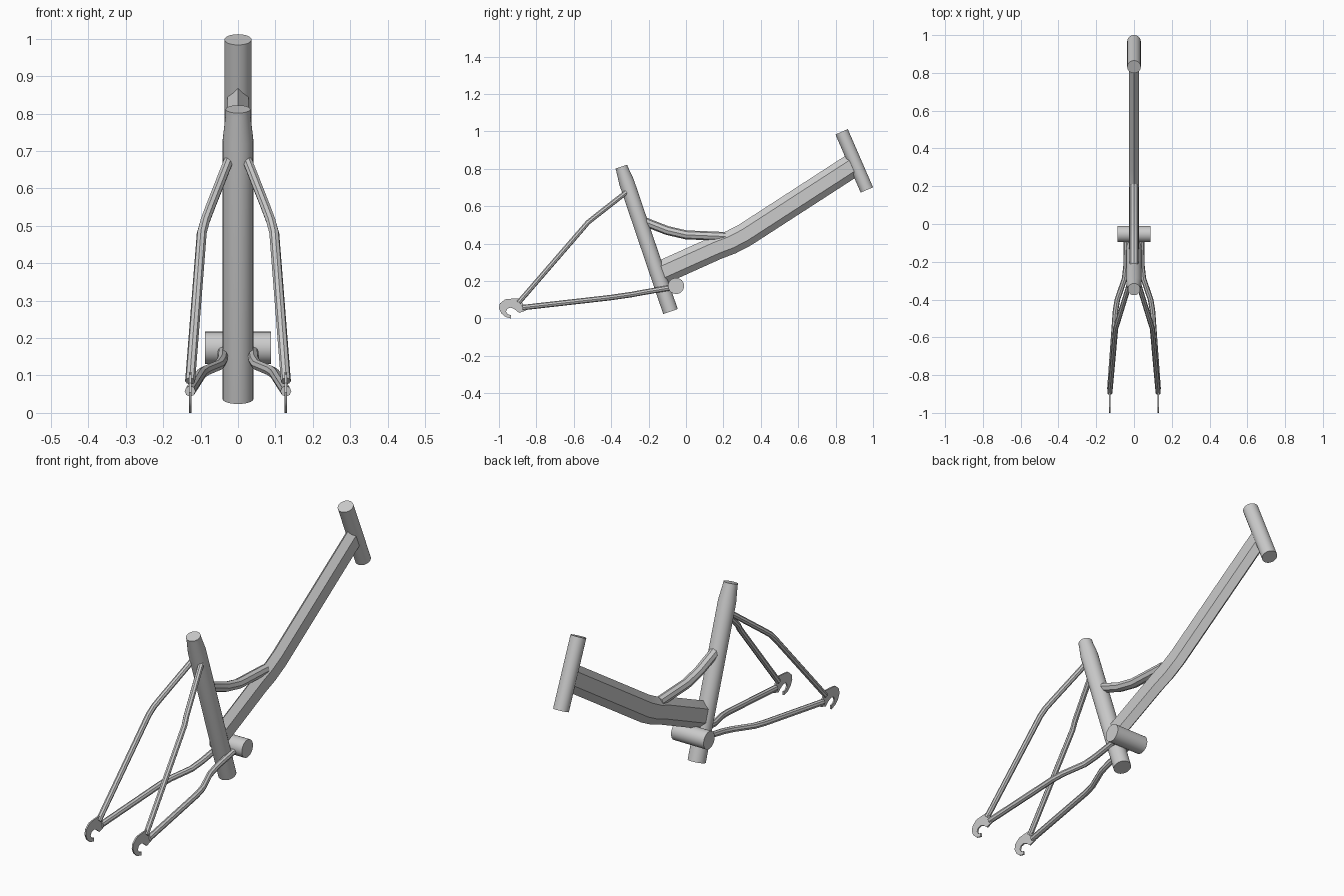
import bpy, bmesh, math
from mathutils import Vector

if "Cube" in bpy.data.objects:
    bpy.data.objects.remove(bpy.data.objects["Cube"])


def finish(name, bm, mirror=False):
    bmesh.ops.recalc_face_normals(bm, faces=bm.faces[:])
    me = bpy.data.meshes.new(name)
    bm.to_mesh(me)
    bm.free()
    ob = bpy.data.objects.new(name, me)
    bpy.context.collection.objects.link(ob)
    if mirror:
        ob.modifiers.new("mirror", 'MIRROR')
    bpy.ops.object.select_all(action='DESELECT')
    ob.select_set(True)
    bpy.context.view_layer.objects.active = ob
    bpy.ops.object.shade_smooth_by_angle(angle=math.radians(30))
    return ob


def tube(name, path, radii, sides=32, squash=1.0, mirror=False):
    """Sweep a regular polygon along a path; squash narrows it sideways."""
    pts = [Vector(p) for p in path]
    if not isinstance(radii, (list, tuple)):
        radii = [radii] * len(pts)
    bm = bmesh.new()
    rings = []
    for i, p in enumerate(pts):
        before = (p - pts[i - 1]).normalized() if i else Vector()
        after = (pts[i + 1] - p).normalized() if i < len(pts) - 1 else Vector()
        t = (before + after).normalized()
        u = t.cross(Vector((0, 0, 1))).normalized()
        v = u.cross(t)
        ring = []
        for k in range(sides):
            a = 2 * math.pi * k / sides
            ring.append(bm.verts.new(p + radii[i] * (u * math.sin(a) * squash + v * math.cos(a))))
        rings.append(ring)
    for r0, r1 in zip(rings, rings[1:]):
        for k in range(sides):
            n = (k + 1) % sides
            bm.faces.new((r0[k], r0[n], r1[n], r1[k]))
    bm.faces.new(rings[0])
    bm.faces.new(rings[-1])
    return finish(name, bm, mirror)


def plate(name, outline, x, thick):
    """Flat plate in the y-z plane, mirrored to both sides."""
    bm = bmesh.new()
    face = bm.faces.new([bm.verts.new((x - thick / 2, y, z)) for y, z in outline])
    res = bmesh.ops.extrude_face_region(bm, geom=[face])
    moved = [g for g in res['geom'] if isinstance(g, bmesh.types.BMVert)]
    bmesh.ops.translate(bm, verts=moved, vec=(thick, 0, 0))
    return finish(name, bm, True)


# Round tubes: head, seat (narrower collar at the top), bottom bracket
tube("head_tube", [(0, .967, .687), (0, .832, .998)], .036)
tube("seat_tube", [(0, -.083, .037), (0, -.318, .73), (0, -.342, .80), (0, -.346, .812)],
     [.041, .041, .033, .033])
tube("bottom_bracket", [(-.088, -.053, .174), (.088, -.053, .174)], .043)

# Main six-sided beam with a bend
tube("down_tube", [(0, -.15, .237), (0, .166, .379), (0, .24, .407), (0, .315, .446),
                   (0, .89, .818)], .064, 6, .5)

# Curved brace between seat tube and main beam
tube("brace_tube", [(0, -.25, .53), (0, -.19, .505), (0, -.10, .470), (0, 0, .447),
                    (0, .12, .442), (0, .21, .438)], .024, 8)

# Rear stays, both sides
tube("seat_stays", [(.022, -.31, .682), (.076, -.485, .545), (.088, -.525, .513),
                    (.097, -.553, .48), (.128, -.895, .085)], .0135, 8, mirror=True)
tube("chain_stays", [(.04, -.06, .168), (.042, -.22, .141), (.050, -.29, .128), (.088, -.40, .112),
                     (.098, -.46, .105), (.128, -.875, .058)], .0145, 8, mirror=True)

# Hooked rear axle plates
plate("dropouts", [(-.995, .08), (-.968, .102), (-.93, .106), (-.893, .108), (-.878, .09),
                   (-.868, .07), (-.85, .062), (-.857, .042), (-.893, .030), (-.915, .048),
                   (-.936, .058), (-.955, .053), (-.962, .037), (-.953, .022), (-.936, .018),
                   (-.936, 0), (-.965, .008), (-.988, .028), (-1.0, .055)], .128, .007)
